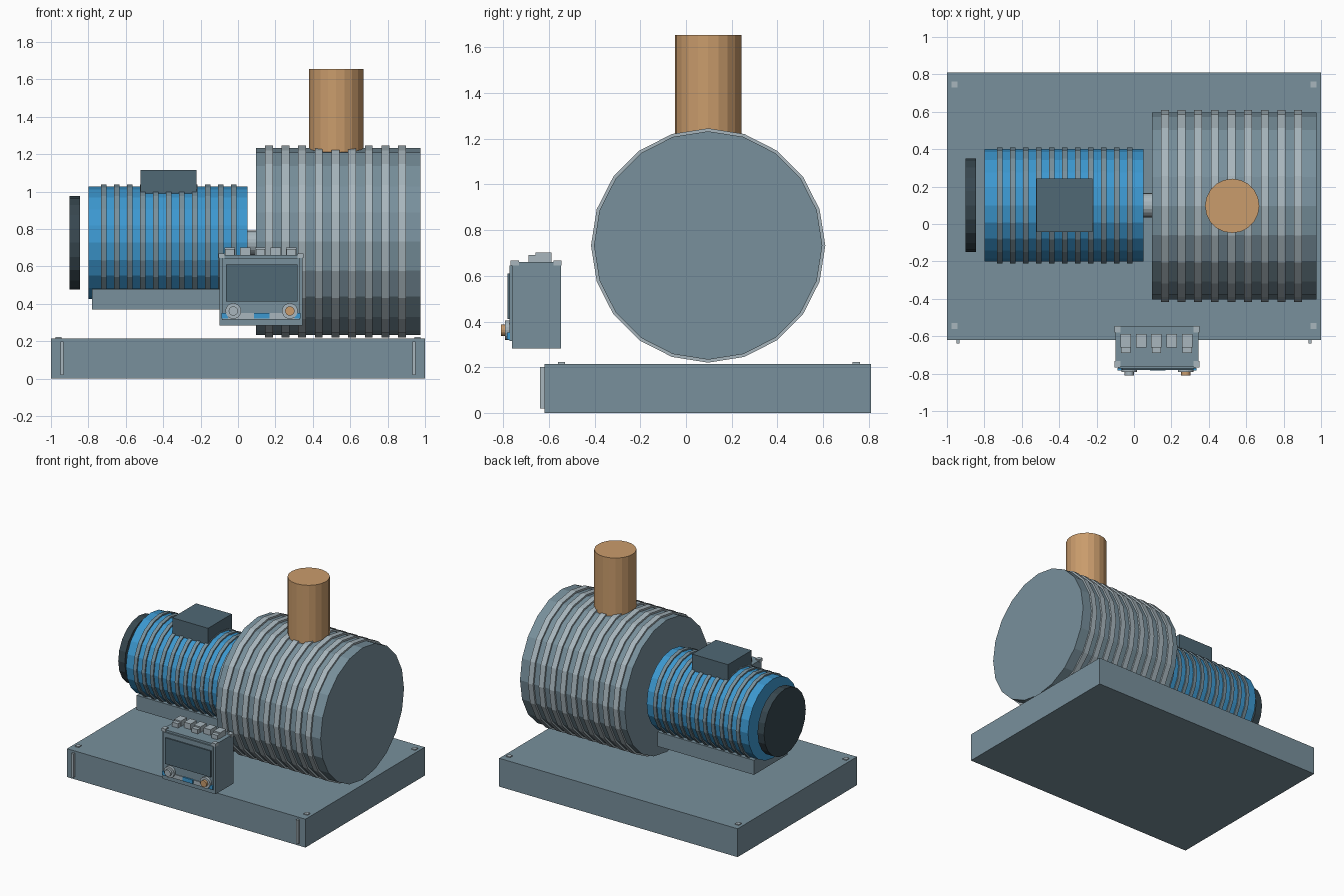
import bpy
import bmesh
from math import pi
from mathutils import Matrix, Vector

cube = bpy.data.objects.get("Cube")
if cube:
    bpy.data.objects.remove(cube, do_unlink=True)


def material(name, rgb):
    linear = [((c / 255 + 0.055) / 1.055) ** 2.4 for c in rgb] + [1]
    mat = bpy.data.materials.new(name)
    mat.use_nodes = True
    mat.diffuse_color = linear
    mat.node_tree.nodes["Principled BSDF"].inputs["Base Color"].default_value = linear
    return mat


STEEL = material("steel_grey", (120, 144, 156))
LIGHT = material("light_grey", (168, 182, 189))
SLATE = material("slate", (80, 104, 117))
DARK = material("dark_slate", (55, 71, 79))
BLUE = material("motor_blue", (60, 152, 208))
COPPER = material("copper", (202, 156, 108))


def finish(name, bm, mat):
    mesh = bpy.data.meshes.new(name)
    bm.to_mesh(mesh)
    bm.free()
    mesh.materials.append(mat)
    obj = bpy.data.objects.new(name, mesh)
    bpy.context.collection.objects.link(obj)
    return obj


def box(name, mat, x, y, z):
    """Box from (low, high) ranges on each axis."""
    bm = bmesh.new()
    centre = Vector((sum(x) / 2, sum(y) / 2, sum(z) / 2))
    size = (x[1] - x[0], y[1] - y[0], z[1] - z[0])
    bmesh.ops.create_cube(bm, size=1, matrix=Matrix.LocRotScale(centre, None, size))
    return finish(name, bm, mat)


def cylinder(name, mat, axis, span, centre, radius, sides=20):
    """Faceted cylinder along an axis; centre gives the other two coordinates."""
    bm = bmesh.new()
    mid = list(centre)
    mid.insert("XYZ".index(axis), sum(span) / 2)
    turn = {"X": Matrix.Rotation(pi / 2, 4, "Y"),
            "Y": Matrix.Rotation(pi / 2, 4, "X"),
            "Z": Matrix.Identity(4)}[axis]
    bmesh.ops.create_cone(bm, cap_ends=True, segments=sides, radius1=radius,
                          radius2=radius, depth=span[1] - span[0],
                          matrix=Matrix.Translation(mid) @ turn)
    return finish(name, bm, mat)


def fins(name, mat, first, last, count, width, centre, radius):
    for i in range(count):
        x = first + (last - first) * i / (count - 1)
        cylinder(f"{name}_{i + 1}", mat, "X", (x - width / 2, x + width / 2),
                 centre, radius)


# Base with corner bolts and front edge strips
box("base", STEEL, (-1, 1), (-0.62, 0.81), (0, 0.215))
for side, s in (("right", -1), ("left", 1)):
    for end, y in (("front", -0.545), ("back", 0.745)):
        box(f"{end}_{side}_bolt", LIGHT, (s * 0.96 - 0.016, s * 0.96 + 0.016),
            (y - 0.016, y + 0.016), (0.21, 0.222))
    box(f"{side}_edge_strip", LIGHT, (s * 0.942 - 0.008, s * 0.942 + 0.008),
        (-0.64, -0.615), (0.02, 0.2))

# Motor
AXIS = (0.1, 0.727)
cylinder("motor_body", BLUE, "X", (-0.8, 0.05), AXIS, 0.3)
fins("motor_fin", STEEL, -0.718, -0.023, 11, 0.028, AXIS, 0.31)
cylinder("motor_end_cap", DARK, "X", (-0.9, -0.845), AXIS, 0.25)
cylinder("shaft", LIGHT, "X", (0.04, 0.11), AXIS, 0.065)
box("motor_foot", STEEL, (-0.78, 0.03), (-0.1, 0.3), (0.37, 0.48))
box("terminal_box", SLATE, (-0.522, -0.222), (-0.042, 0.243), (0.99, 1.115))

# Ribbed drum and outlet pipe
DRUM_AXIS = (0.097, 0.733)
cylinder("drum", STEEL, "X", (0.095, 0.975), DRUM_AXIS, 0.5)
fins("drum_fin", LIGHT, 0.165, 0.877, 9, 0.042, DRUM_AXIS, 0.513)
cylinder("outlet_pipe", COPPER, "Z", (1.1, 1.655), (0.525, 0.097), 0.145)

# Control panel housing
box("panel_housing", STEEL, (-0.1, 0.345), (-0.762, -0.548), (0.283, 0.66))
box("panel_face", STEEL, (-0.085, 0.33), (-0.772, -0.76), (0.315, 0.645))
box("panel_screen", SLATE, (-0.065, 0.318), (-0.781, -0.77), (0.412, 0.61))
box("panel_lower_rail", LIGHT, (-0.085, 0.33), (-0.777, -0.77), (0.32, 0.35))
for x in (-0.088, 0.333):
    for y in (-0.75, -0.563):
        box("panel_corner_cap", LIGHT, (x - 0.016, x + 0.016),
            (y - 0.018, y + 0.018), (0.645, 0.668))

# Controls on the panel front
for name, mat, x in (("dial", LIGHT, -0.025), ("start_knob", COPPER, 0.277)):
    cylinder(name + "_collar", LIGHT, "Y", (-0.792, -0.765), (x, 0.362), 0.042)
    cylinder(name, mat, "Y", (-0.81, -0.79), (x, 0.362), 0.025)
for x, half in ((-0.07, 0.017), (0.127, 0.042), (0.318, 0.017)):
    box("blue_button", BLUE, (x - half, x + half), (-0.784, -0.77), (0.322, 0.352))

# Row of stepped switches on top
for i in range(5):
    x = -0.045 + 0.0825 * i
    box(f"switch_{i + 1}", LIGHT, (x - 0.028, x + 0.028), (-0.66, -0.588), (0.65, 0.702))
    if i % 2 == 0:
        box(f"switch_{i + 1}_step", LIGHT, (x - 0.025, x + 0.025),
            (-0.69, -0.655), (0.65, 0.692))
